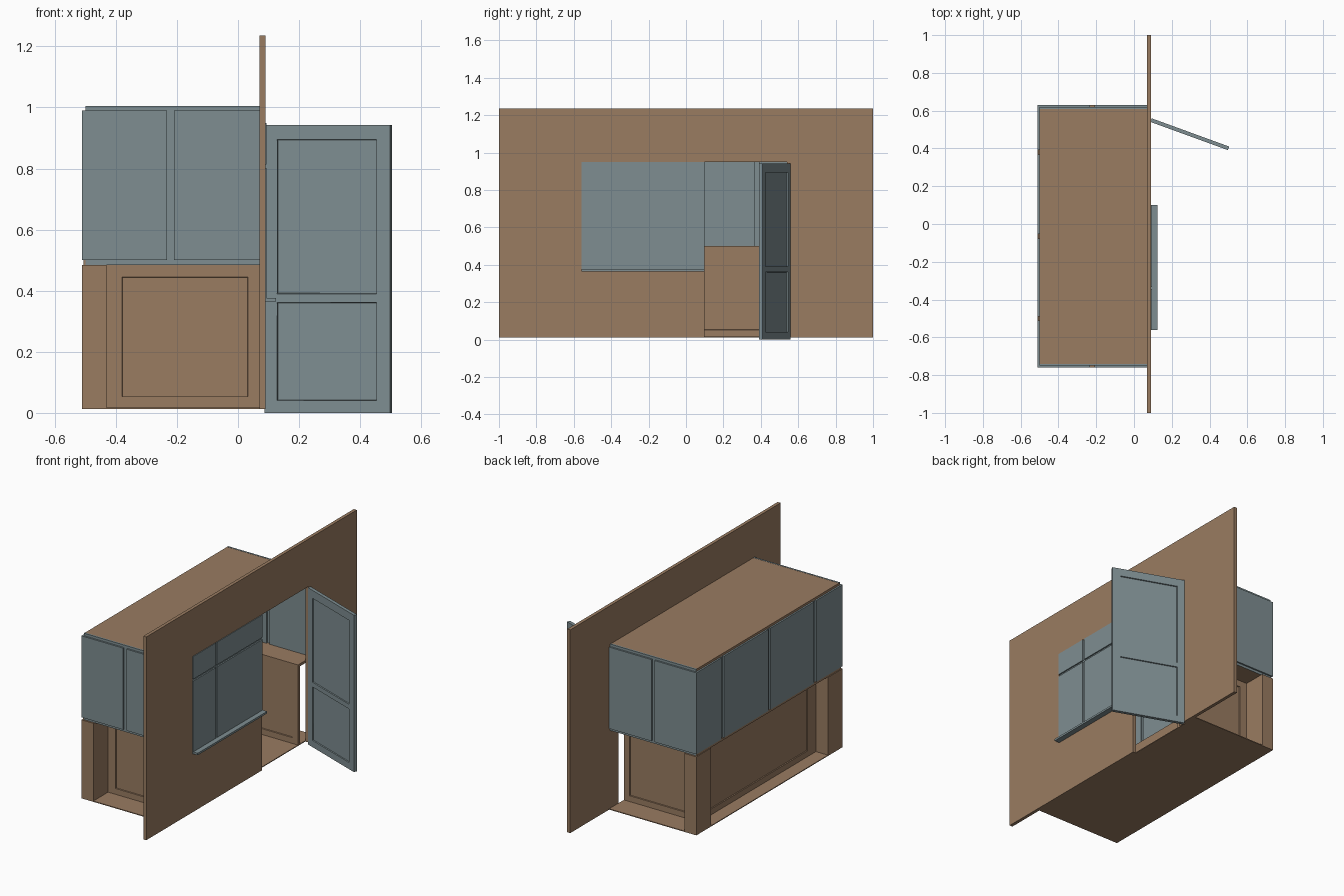
import bpy, bmesh, math
from mathutils import Vector, Matrix

cube = bpy.data.objects.get("Cube")
if cube:
    bpy.data.objects.remove(cube, do_unlink=True)


def material(name, rgb):
    m = bpy.data.materials.new(name)
    m.use_nodes = True
    m.diffuse_color = (*rgb, 1)
    m.node_tree.nodes["Principled BSDF"].inputs["Base Color"].default_value = (*rgb, 1)
    return m


WOOD = material("warm brown wood", (0.32, 0.20, 0.12))
PAINT = material("grey blue paint", (0.21, 0.27, 0.285))


def finish(name, bm, mat):
    bmesh.ops.recalc_face_normals(bm, faces=bm.faces[:])
    me = bpy.data.meshes.new(name)
    bm.to_mesh(me)
    bm.free()
    me.materials.append(mat)
    ob = bpy.data.objects.new(name, me)
    bpy.context.collection.objects.link(ob)
    return ob


def box_mesh(lo, hi):
    bm = bmesh.new()
    size = [b - a for a, b in zip(lo, hi)]
    mid = [(a + b) / 2 for a, b in zip(lo, hi)]
    bmesh.ops.create_cube(bm, matrix=Matrix.Translation(mid) @ Matrix.Diagonal((*size, 1)))
    return bm


def box(name, lo, hi, mat):
    return finish(name, box_mesh(lo, hi), mat)


def panelled(name, lo, hi, pockets, axis, mat, depth=0.006):
    """Board with sunk panels on both faces; pockets are (u0, u1, z0, z1)."""
    bm = box_mesh(lo, hi)
    u = 1 - axis
    for u0, u1, z0, z1 in pockets:
        for k, values in ((u, (u0, u1)), (2, (z0, z1))):
            for value in values:
                co, no = Vector(), Vector()
                co[k], no[k] = value, 1
                bmesh.ops.bisect_plane(bm, geom=bm.verts[:] + bm.edges[:] + bm.faces[:],
                                       plane_co=co, plane_no=no)
    for u0, u1, z0, z1 in pockets:
        for side in (-1, 1):
            faces = [f for f in bm.faces if f.normal[axis] * side > 0.9
                     and u0 < f.calc_center_median()[u] < u1
                     and z0 < f.calc_center_median().z < z1]
            bmesh.ops.inset_region(bm, faces=faces, thickness=0.002, depth=-depth)
    bmesh.ops.dissolve_limit(bm, angle_limit=0.01, verts=bm.verts[:], edges=bm.edges[:])
    return finish(name, bm, mat)


def prism(name, points, place, direction, mat):
    """Extruded outline."""
    bm = bmesh.new()
    face = bm.faces.new([bm.verts.new(place(a, b)) for a, b in points])
    ext = bmesh.ops.extrude_face_region(bm, geom=[face])["geom"]
    bmesh.ops.translate(bm, vec=direction,
                        verts=[v for v in ext if isinstance(v, bmesh.types.BMVert)])
    return finish(name, bm, mat)


GROUND, LEDGE, SILL, HEAD, TOP = 0.013, 0.485, 0.5, 0.99, 1.005
WALL, OUT, INNER = 0.07, -0.51, -0.43
FRONT, BACK, DEEP = -0.76, 0.63, 0.14

# Tall wall with one stepped opening for the window and door
prism("house_wall",
      [(-1, GROUND), (0.1, GROUND), (0.1, 0.37), (-0.56, 0.37), (-0.56, 0.95), (0.54, 0.95),
       (0.54, GROUND), (1, GROUND), (1, 1.235), (-1, 1.235)],
      lambda y, z: (WALL, y, z), (0.02, 0, 0), WOOD)

# Floor and roof slabs
box("floor", (OUT, FRONT, GROUND), (WALL, BACK, GROUND + 0.005), WOOD)
box("roof", (OUT + 0.01, FRONT + 0.015, HEAD), (WALL, BACK - 0.015, TOP - 0.001), WOOD)

# U-shaped ledge between the base and the upper panels
prism("ledge",
      [(WALL, FRONT + 0.012), (OUT + 0.004, FRONT + 0.012), (OUT + 0.004, BACK - 0.012),
       (WALL, BACK - 0.012), (WALL, BACK - DEEP - 0.02), (INNER + 0.02, BACK - DEEP - 0.02),
       (INNER + 0.02, FRONT + DEEP + 0.02), (WALL, FRONT + DEEP + 0.02)],
      lambda x, y: (x, y, LEDGE), (0, 0, SILL - LEDGE), WOOD)

# Base panels and corner posts, upper end frames and end panels
for label, edge, s in (("front", FRONT, 1), ("back", BACK, -1)):
    def span(a, b):
        return sorted((edge + s * a, edge + s * b))
    y0, y1 = span(0, DEEP)
    box(label + "_corner_post", (OUT, y0, GROUND), (INNER, y1, LEDGE), WOOD)
    y0, y1 = span(DEEP, DEEP + 0.02)
    panelled(label + "_base_panel", (INNER, y0, GROUND), (WALL, y1, LEDGE),
             [(-0.38, 0.032, 0.053, 0.445)], 1, WOOD)
    y0, y1 = span(0.01, 0.02)
    box(label + "_upper_frame", (OUT + 0.01, y0, LEDGE), (WALL, y1, TOP), PAINT)
    y0, y1 = span(0, 0.03)
    for i, (x0, x1) in enumerate(((OUT, -0.232), (-0.21, WALL))):
        box(f"{label}_upper_panel_{i + 1}", (x0, y0, SILL), (x1, y1, HEAD), PAINT)

# Long side of the base and of the upper part
y0, y1 = FRONT + DEEP, BACK - DEEP
panelled("side_base_panel", (INNER, y0, GROUND), (INNER + 0.02, y1, LEDGE),
         [(y0 + 0.08, y1 - 0.08, 0.053, 0.445)], 0, WOOD)
box("side_upper_frame", (OUT + 0.01, FRONT + 0.02, SILL), (OUT + 0.02, BACK - 0.02, HEAD), PAINT)
cuts = [FRONT + 0.019, -0.5, -0.065, 0.38, BACK - 0.019]
for i, (a, b) in enumerate(zip(cuts, cuts[1:])):
    box(f"side_upper_panel_{i + 1}", (OUT, a + 0.011, SILL), (OUT + 0.03, b - 0.011, HEAD), PAINT)

# Window with four panes and a sill
box("window_core", (WALL + 0.003, -0.56, 0.37), (0.086, 0.1, 0.95), PAINT)
for i, (a, b) in enumerate(((-0.56, -0.345), (-0.333, 0.1))):
    for j, (c, d) in enumerate(((0.37, 0.802), (0.814, 0.95))):
        box(f"window_pane_{i + 1}_{j + 1}", (WALL, a, c), (0.094, b, d), PAINT)
box("window_sill", (0.088, -0.56, 0.365), (0.124, 0.1, 0.377), PAINT)

# Open door, swung on its hinge
door = panelled("open_door", (0, -0.01, 0), (0.437, 0.01, 0.943),
                [(0.043, 0.39, 0.04, 0.362), (0.043, 0.39, 0.39, 0.895)], 1, PAINT)
door.location = (0.09, 0.55, 0)
door.rotation_euler.z = math.radians(-20)
